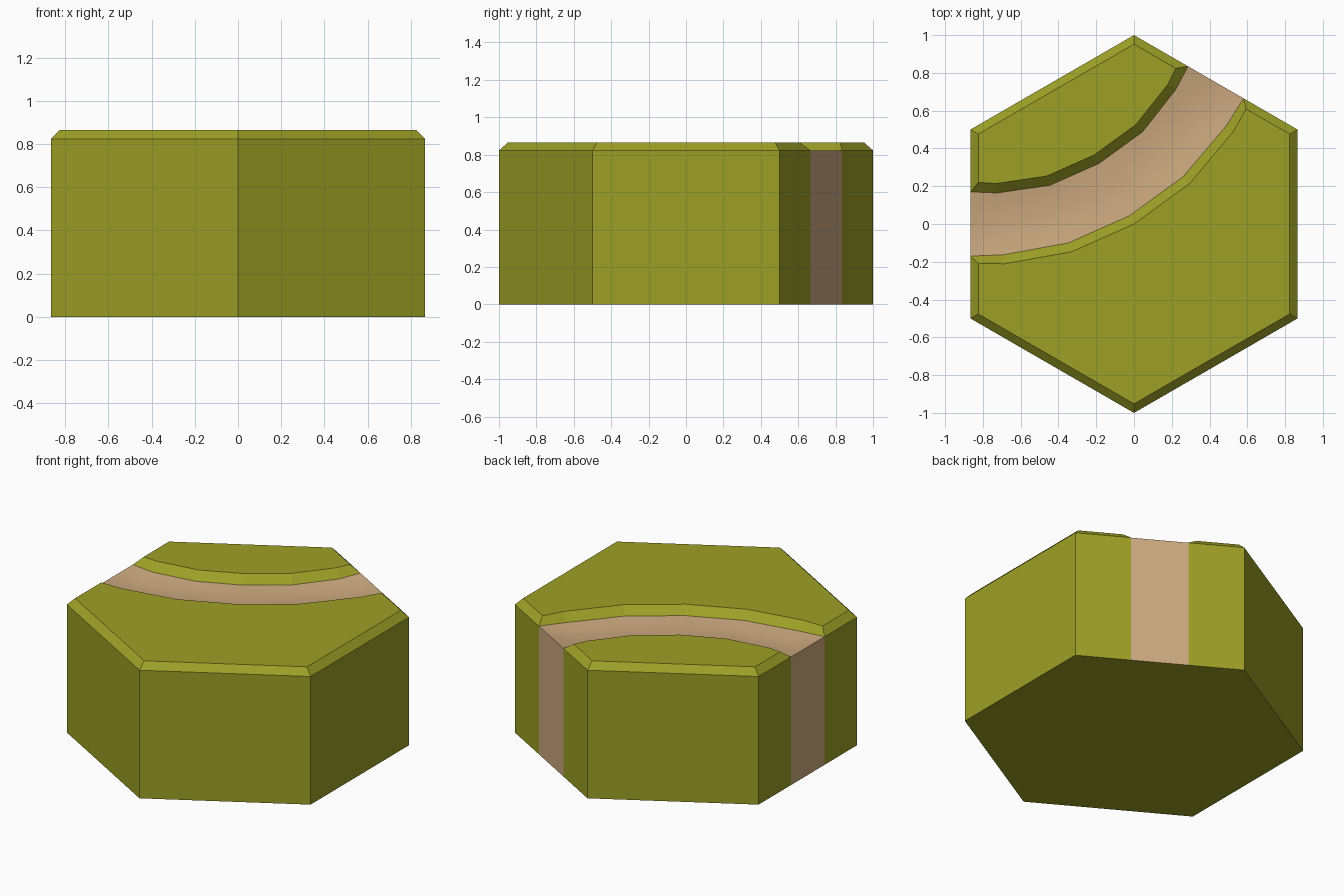
import bpy, bmesh, math
from mathutils import Vector

if "Cube" in bpy.data.objects:
    bpy.data.objects.remove(bpy.data.objects["Cube"])

TOP, RIM = 0.865, 0.823              # flat top, lower edge of the chamfer
CX, CY = -math.sqrt(3) / 2, 1.5      # centre of the curved path


def material(name, col):
    m = bpy.data.materials.new(name)
    m.diffuse_color = (*col, 1)
    m.use_nodes = True
    m.node_tree.nodes["Principled BSDF"].inputs["Base Color"].default_value = m.diffuse_color
    return m


bm = bmesh.new()


def vert(p):
    return bm.verts.new(p)


def face(pts, mat=0, smooth=False):
    f = bm.faces.new([vert(p) for p in pts])
    f.material_index = mat
    f.smooth = smooth
    return f


def polar(r, deg, z):
    a = math.radians(deg)
    return Vector((CX + r * math.cos(a), CY + r * math.sin(a), z))


def corner(i, r, z):
    a = math.radians(90 + 60 * i)
    return Vector((r * math.cos(a), r * math.sin(a), z))


# stations along the path: offset from the middle angle (-60 degrees)
STATIONS = (-30, -24, -12, 0, 12, 24, 30)


def bank(end_foot, end_top, near_foot, near_top, foot_r, top_r):
    """Foot and top lines of one bank beside the path."""
    foot, top = [], []
    for s in STATIONS:
        if abs(s) == 30:
            mitre = math.degrees(math.asin(0.042 / end_top))
            foot.append(polar(end_foot, -60 + s, RIM))
            top.append(polar(end_top, -60 + s - math.copysign(mitre, s), TOP))
        else:
            rf, rt = (near_foot, near_top) if abs(s) == 24 else (foot_r, top_r)
            foot.append(polar(rf, -60 + s, 0.815))
            top.append(polar(rt, -60 + s, TOP))
    return foot, top


def grass(foot, top, corners):
    """Raised slab: flat top, chamfer all round, outer walls."""
    n = len(foot)
    low = foot + [corner(i, 1, RIM) for i in corners]
    high = top + [corner(i, 0.952, TOP) for i in corners]
    face(high)
    for k in range(len(low)):
        j = (k + 1) % len(low)
        face([low[k], low[j], high[j], high[k]])
        if k >= n - 1:               # hexagon side, not path side
            a, b = low[k], low[j]
            face([a, b, (b.x, b.y, 0), (a.x, a.y, 0)])


# large and small grass slabs
outer_foot, outer_top = bank(1.67, 1.71, 1.672, 1.72, 1.682, 1.732)
inner_foot, inner_top = bank(1.33, 1.28, 1.343, 1.293, 1.362, 1.31)
grass(outer_foot, outer_top, (5, 4, 3, 2))
grass(inner_foot, inner_top, (0, 1))

# path floor, slightly hollow just inside each end
DIP = {30: 0.0, 24: 0.025, 12: 0.012, 0: 0.006}
rows = []
for s, a, b in zip(STATIONS, inner_foot, outer_foot):
    row = []
    for t in (0, 0.25, 0.5, 0.75, 1):
        p = a.lerp(b, t)
        p.z -= DIP[abs(s)] * math.sin(math.pi * t)
        row.append(p)
    rows.append(row)
for r0, r1 in zip(rows, rows[1:]):
    for k in range(4):
        face([r0[k], r0[k + 1], r1[k + 1], r1[k]], 1, True)

# path strips down the outer walls
for row in (rows[0], rows[-1]):
    a, b = row[0], row[-1]
    face(row + [(b.x, b.y, 0), (a.x, a.y, 0)], 1)

# underside, sharing the strip corners
rim = [inner_foot[0], outer_foot[0], corner(2, 1, 0), corner(3, 1, 0),
       corner(4, 1, 0), corner(5, 1, 0), outer_foot[-1], inner_foot[-1],
       corner(0, 1, 0), corner(1, 1, 0)]
face([(p.x, p.y, 0) for p in rim])

bmesh.ops.remove_doubles(bm, verts=bm.verts, dist=0.0005)
bmesh.ops.recalc_face_normals(bm, faces=bm.faces)
mesh = bpy.data.meshes.new("hex_tile_with_path")
bm.to_mesh(mesh)
bm.free()
mesh.materials.append(material("olive_grass", (0.335, 0.35, 0.019)))
mesh.materials.append(material("tan_dirt", (0.61, 0.40, 0.215)))
tile = bpy.data.objects.new("hex_tile_with_path", mesh)
bpy.context.collection.objects.link(tile)
